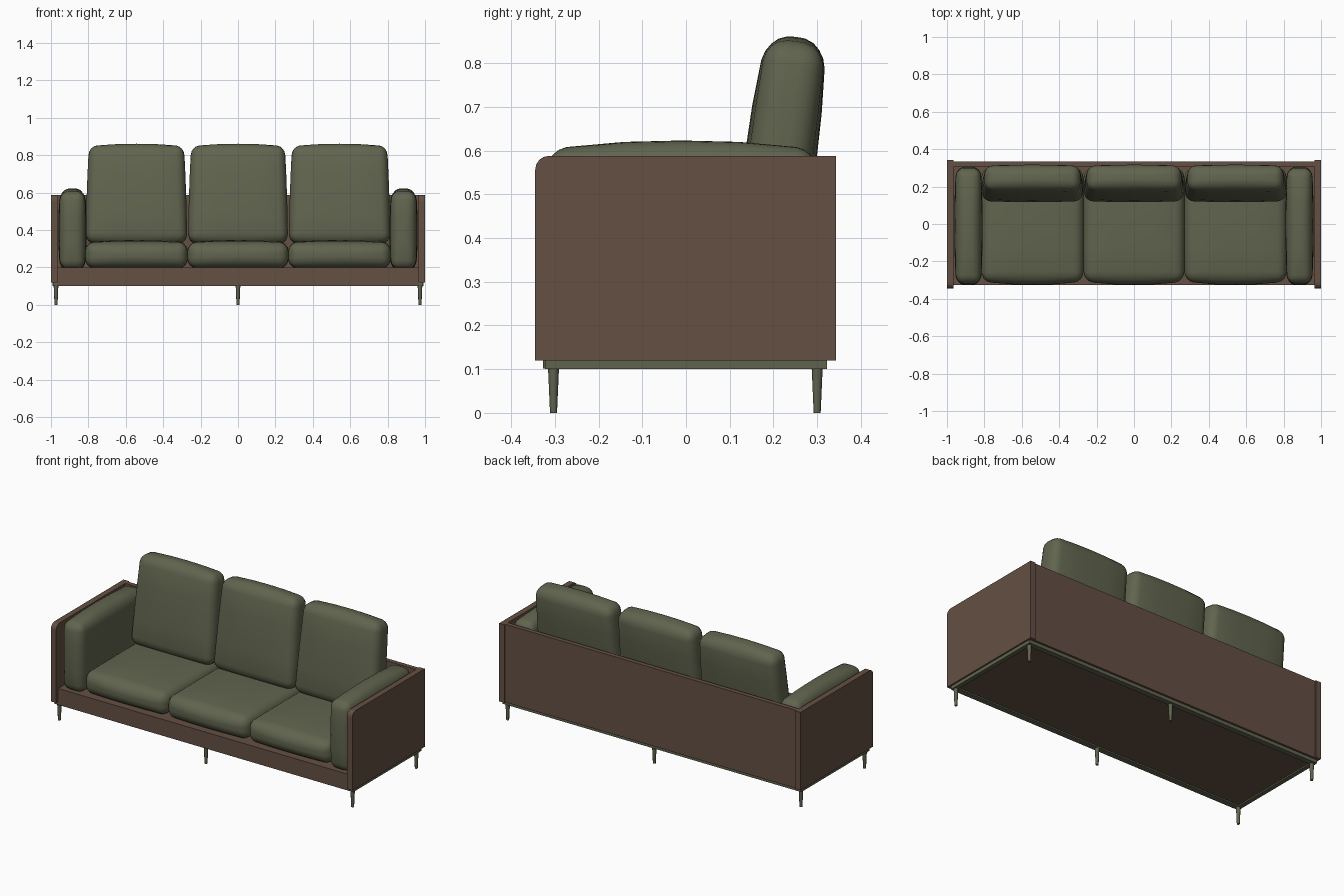
import bpy, bmesh, math
from mathutils import Vector, Matrix

if "Cube" in bpy.data.objects:
    bpy.data.objects.remove(bpy.data.objects["Cube"])


def material(name, rgb):
    m = bpy.data.materials.new(name)
    m.diffuse_color = (*rgb, 1)
    m.use_nodes = True
    m.node_tree.nodes["Principled BSDF"].inputs["Base Color"].default_value = m.diffuse_color
    return m


GREEN = material("olive green", (0.118, 0.127, 0.076))
BROWN = material("walnut brown", (0.128, 0.080, 0.056))


def finish(name, bm, mat, smooth=False):
    bmesh.ops.recalc_face_normals(bm, faces=bm.faces)
    me = bpy.data.meshes.new(name)
    bm.to_mesh(me)
    bm.free()
    me.materials.append(mat)
    ob = bpy.data.objects.new(name, me)
    bpy.context.collection.objects.link(ob)
    if smooth:
        bpy.ops.object.select_all(action='DESELECT')
        ob.select_set(True)
        bpy.context.view_layer.objects.active = ob
        bpy.ops.object.shade_smooth_by_angle(angle=math.radians(35))
    return ob


def box(name, lo, hi, mat):
    bm = bmesh.new()
    bmesh.ops.create_cube(bm, size=1)
    for v in bm.verts:
        v.co = Vector([lo[i] + (v.co[i] + 0.5) * (hi[i] - lo[i]) for i in range(3)])
    return finish(name, bm, mat)


def cushion(name, centre, half, r, bulge, taper=0.0, tilt=0.0):
    """Rounded box whose faces swell outwards by bulge (x, y, z)."""
    bm = bmesh.new()
    bmesh.ops.create_cube(bm, size=8)
    bmesh.ops.subdivide_edges(bm, edges=bm.edges[:], cuts=7, use_grid_fill=True)
    rot = Matrix.Rotation(tilt, 3, 'X')
    for v in bm.verts:
        q, core = Vector(), Vector()
        for i in range(3):
            k, s = round(abs(v.co[i])), (1 if v.co[i] >= 0 else -1)
            inner = half[i] - r
            q[i] = s * (0, inner / 2, inner, inner + r * 0.45, half[i])[k]
            core[i] = max(-inner, min(inner, q[i]))
        d = q - core
        p = core + d.normalized() * r
        u = [p[i] / half[i] for i in range(3)]
        for i in range(3):
            a, b = u[(i + 1) % 3], u[(i + 2) % 3]
            p[i] += bulge[i] * u[i] * max(0, 1 - a * a) ** 0.7 * max(0, 1 - b * b) ** 0.7
        p.x *= 1 - taper * (u[2] + 1) / 2
        v.co = rot @ p + Vector(centre)
    return finish(name, bm, GREEN, True)


# side panels with a rounded top front corner
for s, side in ((-1, "left"), (1, "right")):
    bm = bmesh.new()
    R = 0.032
    prof = [(-0.345, 0.12), (0.343, 0.12), (0.343, 0.588)]
    for i in range(5):
        t = math.radians(90 + i * 22.5)
        prof.append((-0.345 + R + R * math.cos(t), 0.588 - R + R * math.sin(t)))
    f = bm.faces.new([bm.verts.new((s * 1.0, y, z)) for y, z in prof])
    ext = bmesh.ops.extrude_face_region(bm, geom=[f])
    for v in ext["geom"]:
        if isinstance(v, bmesh.types.BMVert):
            v.co.x = s * 0.965
    bm.faces.ensure_lookup_table()
    if not f.is_valid or all(len(e.link_faces) == 1 for e in bm.edges if e.is_boundary) and any(e.is_boundary for e in bm.edges):
        bmesh.ops.holes_fill(bm, edges=[e for e in bm.edges if e.is_boundary])
    finish(side + "_side_panel", bm, BROWN)

# back panel and base
box("back_panel", (-0.965, 0.308, 0.12), (0.965, 0.335, 0.588), BROWN)
box("base", (-0.965, -0.315, 0.108), (0.965, 0.308, 0.2), BROWN)
box("front_rail", (-0.965, -0.327, 0.102), (0.965, -0.315, 0.2), BROWN)

# metal frame under the base
for s, n in ((-1, "front"), (1, "back")):
    y = s * 0.307
    box(n + "_frame_bar", (-0.99, y - 0.016, 0.1), (0.99, y + 0.016, 0.12), GREEN)
for s, n in ((-1, "left"), (1, "right")):
    x = s * 0.978
    box(n + "_frame_bar", (x - 0.013, -0.31, 0.1), (x + 0.013, 0.31, 0.12), GREEN)

# six tapered legs
for x in (-0.973, 0, 0.973):
    for y in (-0.303, 0.3):
        bm = bmesh.new()
        bmesh.ops.create_cone(bm, cap_ends=True, segments=12, radius1=0.008,
                              radius2=0.0125, depth=0.102,
                              matrix=Matrix.Translation((x, y, 0.051)))
        finish("leg", bm, GREEN, True)

# seat and back cushions
for i, x in enumerate((-0.543, 0, 0.543)):
    w = 0.268 if i == 1 else 0.272
    cushion("seat_cushion", (x, -0.005, 0.266), (w, 0.298, 0.067), 0.048,
            (0.004, 0.022, 0.014))
    cushion("back_cushion", (x, 0.217, 0.588), (w - 0.002, 0.066, 0.256), 0.045,
            (0.004, 0.016, 0.018), taper=0.06, tilt=math.radians(-7.5))

# arm cushions
for s, n in ((-1, "left"), (1, "right")):
    cushion(n + "_arm_cushion", (s * 0.885, -0.01, 0.399), (0.066, 0.303, 0.2), 0.04,
            (0.01, 0.014, 0.024))
